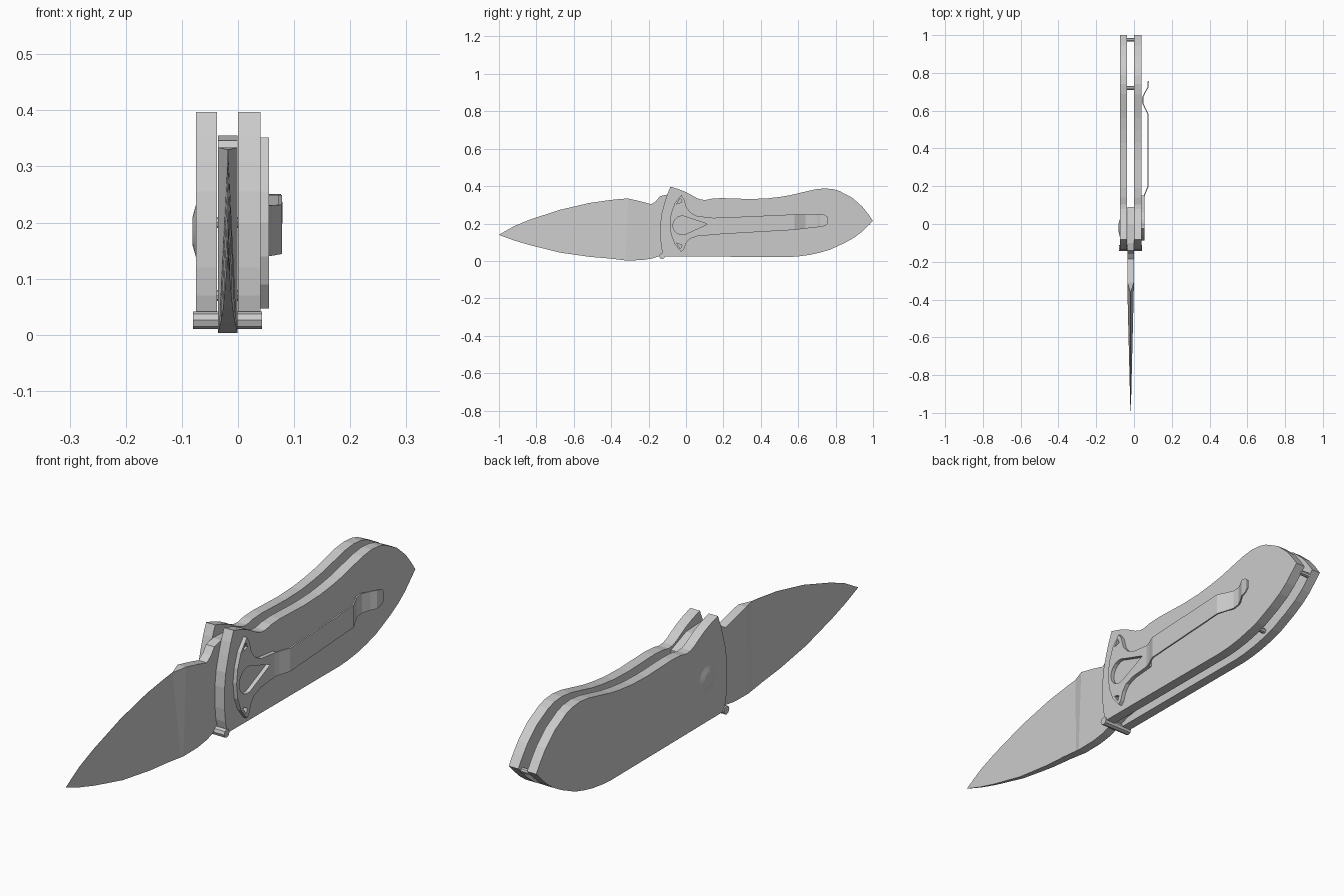
import bpy, bmesh, math
from mathutils import Vector

cube = bpy.data.objects.get("Cube")
if cube:
    bpy.data.objects.remove(cube, do_unlink=True)

grey = bpy.data.materials.new("plain_grey")
grey.use_nodes = True
colour = (0.6, 0.6, 0.6, 1)
grey.diffuse_color = colour
for node in grey.node_tree.nodes:
    if node.type == 'BSDF_PRINCIPLED':
        node.inputs["Base Color"].default_value = colour

MID = -0.018  # middle of the gap between the handle scales


def finish(name, bm):
    bmesh.ops.recalc_face_normals(bm, faces=bm.faces)
    mesh = bpy.data.meshes.new(name)
    bm.to_mesh(mesh)
    bm.free()
    mesh.materials.append(grey)
    obj = bpy.data.objects.new(name, mesh)
    bpy.context.collection.objects.link(obj)
    return obj


def plate(name, outlines, x0, x1):
    """Flat plate from (y, z) outlines; outlines after the first are holes."""
    curve = bpy.data.curves.new(name, 'CURVE')
    curve.dimensions = '2D'
    curve.fill_mode = 'BOTH'
    curve.extrude = (x1 - x0) / 2
    for points in outlines:
        spline = curve.splines.new('POLY')
        spline.points.add(len(points) - 1)
        for p, (y, z) in zip(spline.points, points):
            p.co = (y, z, 0, 1)
        spline.use_cyclic_u = True
    temp = bpy.data.objects.new(name + "_outline", curve)
    bpy.context.collection.objects.link(temp)
    bpy.context.view_layer.update()
    bm = bmesh.new()
    source = temp.to_mesh()
    bm.from_mesh(source)
    temp.to_mesh_clear()
    bpy.data.objects.remove(temp, do_unlink=True)
    bmesh.ops.remove_doubles(bm, verts=bm.verts, dist=0.00001)
    for v in bm.verts:
        y, z, x = v.co
        v.co = Vector((x + (x0 + x1) / 2, y, z))
    for f in bm.faces:
        f.smooth = False
    return finish(name, bm)


def cross_pin(name, y, z, radius, x0, x1, sides=8, end_radius=None):
    """Cylinder or cone running along x."""
    bm = bmesh.new()
    bmesh.ops.create_cone(bm, cap_ends=True, segments=sides, radius1=radius,
                          radius2=radius if end_radius is None else end_radius,
                          depth=abs(x1 - x0))
    for v in bm.verts:
        a, b, c = v.co
        t = c / abs(x1 - x0) + 0.5
        v.co = Vector((x0 + (x1 - x0) * t, y + a, z + b))
    return finish(name, bm)


def loft(name, rings):
    """Join four-sided rings into a closed solid."""
    bm = bmesh.new()
    loops = [[bm.verts.new(p) for p in ring] for ring in rings]
    for a, b in zip(loops, loops[1:]):
        for i in range(4):
            j = (i + 1) % 4
            bm.faces.new((a[i], a[j], b[j], b[i]))
    bm.faces.new(loops[0])
    bm.faces.new(loops[-1])
    return finish(name, bm)


# Handle scales
handle = [(-.083, .397), (-.04, .384), (0, .368), (.03, .352), (.056, .337),
          (.08, .328), (.104, .326), (.14, .333), (.19, .336), (.34, .331),
          (.43, .334), (.5, .342), (.56, .352), (.61, .364), (.687, .382),
          (.74, .388), (.785, .384), (.82, .374), (.89, .337), (.944, .289),
          (.975, .25), (1, .214), (.94, .155), (.9, .125), (.848, .096),
          (.767, .059), (.71, .043), (.66, .032), (.6, .024), (.553, .021),
          (-.12, .024), (-.132, .07), (-.137, .12), (-.137, .2),
          (-.13, .255), (-.115, .31), (-.1, .357)]
plate("right_scale", [handle], -.075, -.037)
plate("left_scale", [handle], 0, .04)

# Bolster with a teardrop window and corner slits
bolster = [(-.025, .352), (-.06, .31), (-.08, .255), (-.087, .2), (-.08, .14),
           (-.06, .09), (-.025, .047), (-.012, .06), (.0, .095), (.02, .118),
           (.06, .132), (.15, .14), (.15, .23), (.06, .24), (.025, .258),
           (.003, .285), (-.01, .33)]
teardrop = [(-.02 + .05 * math.cos(math.radians(a)),
             .19 + .05 * math.sin(math.radians(a))) for a in range(60, 301, 20)]
teardrop.append((.115, .197))
slit_top = [(-.03, .335), (-.05, .305), (-.022, .315)]
slit_bottom = [(-.03, .065), (-.05, .095), (-.022, .085)]
plate("bolster", [bolster, teardrop, slit_top, slit_bottom], .038, .055)

# Pocket clip: y, x, low z, high z along its bent length
clip = [(.14, .052, .14, .23), (.16, .058, .141, .231), (.2, .075, .144, .232),
        (.58, .075, .166, .249), (.61, .06, .17, .249), (.64, .046, .173, .249),
        (.67, .046, .177, .25), (.7, .06, .18, .251), (.72, .073, .181, .251),
        (.745, .075, .188, .246), (.757, .076, .2, .235)]
loft("pocket_clip", [[(x - .003, y, lo), (x + .003, y, lo),
                      (x + .003, y, hi), (x - .003, y, hi)]
                     for y, x, lo, hi in clip])

# Blade and tang: top y, top z, top half width, bottom y, bottom z, bottom half width
FULL = .0175
blade = [(-1, .14, .0004, -1, .139, .0005),
         (-.92, .186, .0005, -.92, .11, .003),
         (-.837, .22, .0005, -.837, .085, .005),
         (-.676, .273, .0005, -.676, .045, .009),
         (-.516, .31, .0006, -.516, .022, .013),
         (-.41, .325, .0006, -.41, .013, .0155),
         (-.365, .33, .0006, -.34, .005, .017),
         (-.31, .334, FULL, -.325, .003, FULL),
         (-.24, .318, FULL, -.24, .004, FULL),
         (-.185, .303, FULL, -.185, .012, FULL),
         (-.16, .32, FULL, -.16, .02, FULL),
         (-.14, .346, FULL, -.13, .03, FULL),
         (-.1, .355, FULL, -.08, .05, FULL),
         (0, .35, FULL, 0, .06, FULL),
         (.09, .315, FULL, .06, .1, FULL),
         (.09, .25, FULL, .09, .15, FULL)]
loft("blade", [[(MID - hb, yb, zb), (MID + hb, yb, zb),
                (MID + ht, yt, zt), (MID - ht, yt, zt)]
               for yt, zt, ht, yb, zb, hb in blade])

# Pins and pivot cap
cross_pin("stop_pin", -.128, .026, .016, -.08, .043)
cross_pin("handle_pin", .72, .07, .01, -.04, .003)
cross_pin("end_pin", .975, .2, .01, -.04, .003)
cross_pin("pivot_cap", -.02, .185, .05, -.074, -.081, 24, .025)
